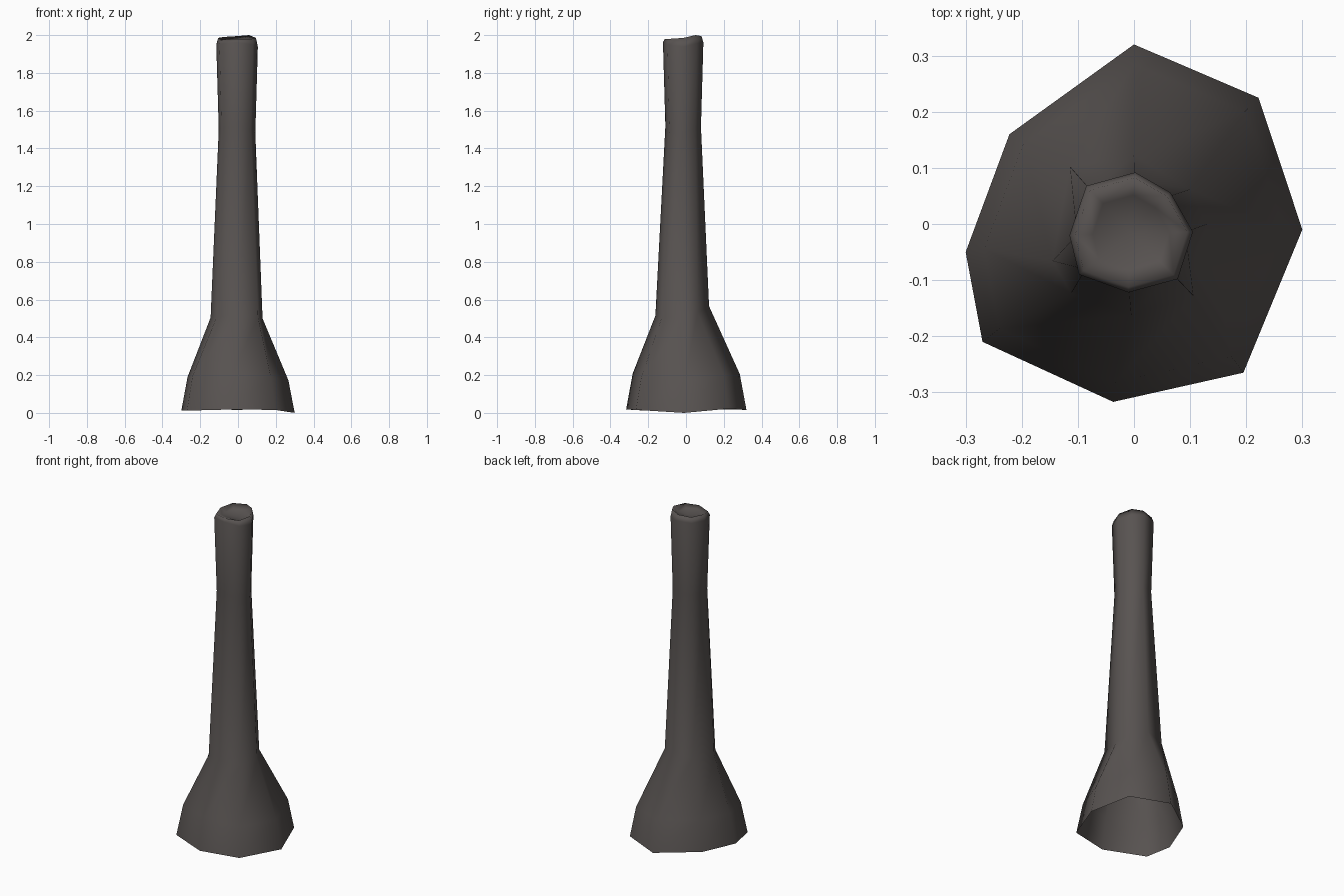
import bpy, bmesh
from mathutils import Vector

if "Cube" in bpy.data.objects:
    bpy.data.objects.remove(bpy.data.objects["Cube"])

# Eight-sided irregular cross-sections, clockwise from the back
base = [(0, .32), (.222, .225), (.30, -.01), (.195, -.265),
        (-.037, -.317), (-.27, -.21), (-.30, -.05), (-.222, .16)]
neck = [(0, .122), (.10, .062), (.13, 0), (.106, -.128),
        (-.005, -.162), (-.112, -.123), (-.145, -.066), (-.114, .102)]
top = [(.002, .092), (.065, .056), (.105, -.014), (.078, -.098),
       (-.01, -.122), (-.098, -.09), (-.115, -.02), (-.085, .068)]


def scaled(ring, f, c=(0, 0)):
    return [(c[0] + (x - c[0]) * f, c[1] + (y - c[1]) * f) for x, y in ring]


def wave(z, amount):
    pattern = (0.5, 0.3, -0.6, 0.0, 0.6, 0.2, 0.0, 0.4)
    return [z + amount * p for p in pattern]


centre = (-.006, -.015)
rings = [
    (base, [.016, .022, .0, .016, .018, .012, .012, .02]),
    (scaled(base, .89), wave(.19, .03)),
    (neck, [.565, .53, .50, .505, .515, .51, .505, .54]),
    (scaled(top, .88, centre), wave(1.5, .03)),
    (top, wave(1.95, .02)),
    (scaled(top, .91, centre), [1.995, 2.0, 1.985, 1.98, 1.98, 1.975, 1.985, 1.99]),
    (scaled(top, .62, centre), wave(1.965, .01)),
]

bm = bmesh.new()
loops = [[bm.verts.new(Vector((p[0], p[1], z))) for p, z in zip(r, zs)]
         for r, zs in rings]

# Stem walls, flared foot and rounded lip
for a, b in zip(loops, loops[1:]):
    for i in range(8):
        j = (i + 1) % 8
        bm.faces.new((a[j], a[i], b[i], b[j]))

# Sunken top
hub = bm.verts.new((centre[0], centre[1], 1.955))
for i in range(8):
    bm.faces.new((loops[-1][(i + 1) % 8], loops[-1][i], hub))

for f in bm.faces:
    f.smooth = True
bm.normal_update()
mesh = bpy.data.meshes.new("flared_stem")
bm.to_mesh(mesh)
bm.free()

mat = bpy.data.materials.new("dark warm grey")
mat.diffuse_color = (.098, .087, .083, 1)
mat.use_nodes = True
mat.node_tree.nodes["Principled BSDF"].inputs["Base Color"].default_value = mat.diffuse_color
mesh.materials.append(mat)
obj = bpy.data.objects.new("flared_stem", mesh)
bpy.context.collection.objects.link(obj)
